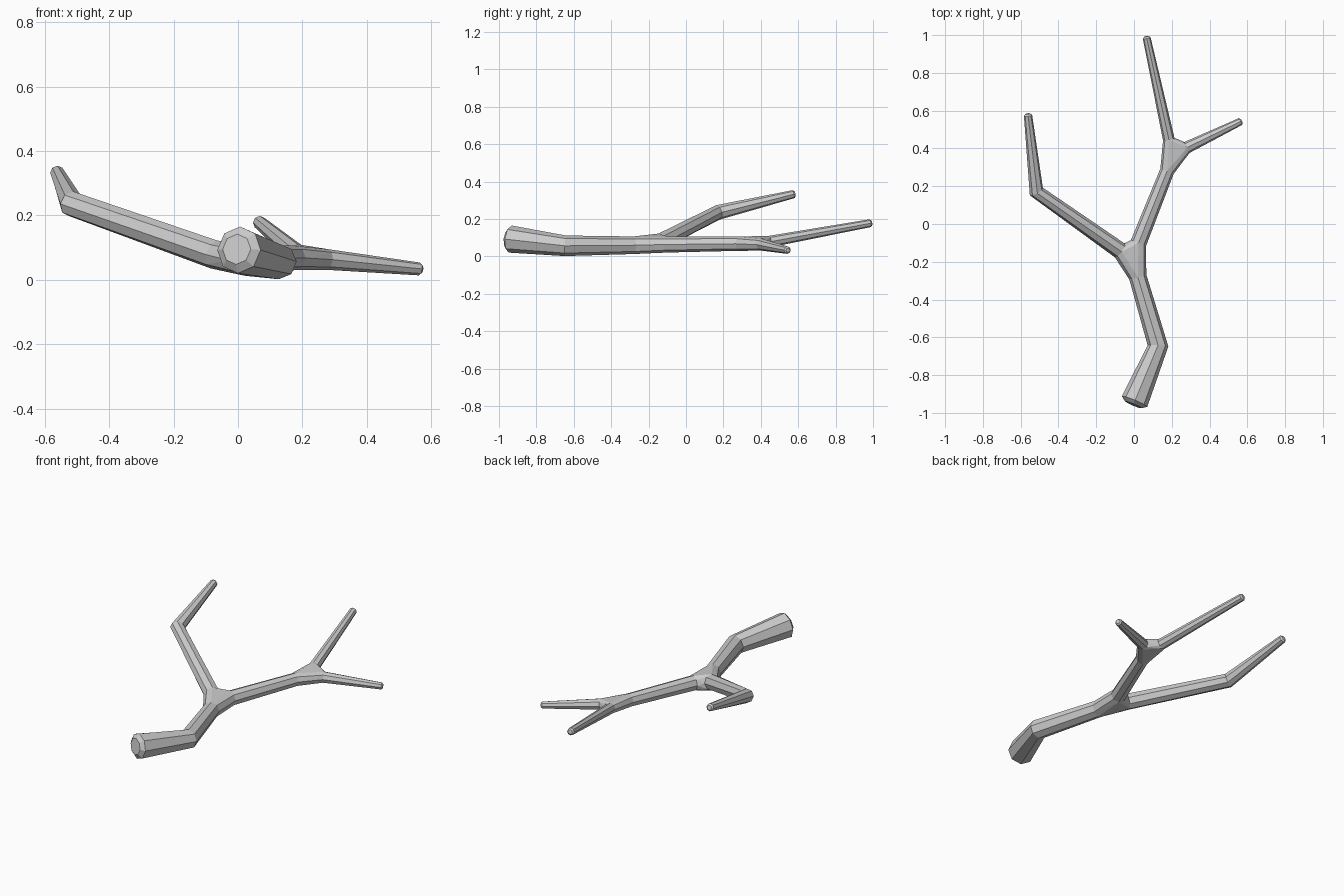
import bpy, bmesh
from math import cos, sin, pi
from mathutils import Vector

if "Cube" in bpy.data.objects:
    bpy.data.objects.remove(bpy.data.objects["Cube"])

SIDES = 8
bm = bmesh.new()


def ring(centre, direction, radius):
    d = Vector(direction).normalized()
    side = d.cross(Vector((0, 0, 1))).normalized()
    up = side.cross(d)
    return [bm.verts.new(Vector(centre) + radius * (cos(2 * pi * i / SIDES) * side
                                                     + sin(2 * pi * i / SIDES) * up))
            for i in range(SIDES)]


def limb(points, cap_start=False, cap_end=False):
    """Sweep an eight-sided tube through (x, y, z, radius); returns its two end rings."""
    pts = [Vector(p[:3]) for p in points]
    radii = [p[3] for p in points]
    n = len(pts)
    dirs = [(pts[i + 1] - pts[i]).normalized() for i in range(n - 1)]
    tangents = [dirs[0]] + [dirs[i - 1] + dirs[i] for i in range(1, n - 1)] + [dirs[-1]]
    rings = [ring(p, t, r) for p, t, r in zip(pts, tangents, radii)]
    # chamfered tips
    if cap_start:
        rings.insert(0, ring(pts[0] - dirs[0] * radii[0] * 0.25, dirs[0], radii[0] * 0.65))
        bm.faces.new(rings[0])
    if cap_end:
        rings.append(ring(pts[-1] + dirs[-1] * radii[-1] * 0.4, dirs[-1], radii[-1] * 0.6))
        bm.faces.new(rings[-1])
    for a, b in zip(rings, rings[1:]):
        for i in range(SIDES):
            j = (i + 1) % SIDES
            bm.faces.new((a[i], a[j], b[j], b[i]))
    return rings[0], rings[-1]


def fork(*rings):
    """Webbed joint: hull around the three meeting rings, left open at each ring."""
    hull = bmesh.new()
    source = {hull.verts.new(v.co): (v, k) for k, r in enumerate(rings) for v in r}
    bmesh.ops.convex_hull(hull, input=list(source), use_existing_faces=False)
    for f in hull.faces:
        owners = [source[v] for v in f.verts]
        if len({k for _, k in owners}) > 1:
            bm.faces.new([v for v, _ in owners])
    hull.free()


# Thick butt end up to the first fork
_, trunk_top = limb([(0.003, -0.94, 0.093, 0.073), (0.127, -0.645, 0.057, 0.055),
                     (0.02, -0.28, 0.06, 0.047)], cap_start=True)
# Main stem between forks
stem_low, stem_top = limb([(0.024, -0.10, 0.064, 0.043), (0.175, 0.28, 0.068, 0.038)])
# Bent left branch
left_low, _ = limb([(-0.075, -0.14, 0.079, 0.045), (-0.517, 0.172, 0.236, 0.04),
                    (-0.561, 0.575, 0.333, 0.022)], cap_end=True)
# Two end twigs
twig_a, _ = limb([(0.184, 0.45, 0.08, 0.031), (0.067, 0.985, 0.178, 0.021)], cap_end=True)
twig_b, _ = limb([(0.28, 0.405, 0.063, 0.032), (0.563, 0.542, 0.034, 0.02)], cap_end=True)

fork(trunk_top, stem_low, left_low)
fork(stem_top, twig_a, twig_b)

bmesh.ops.recalc_face_normals(bm, faces=bm.faces)
mesh = bpy.data.meshes.new("forked_branch")
bm.to_mesh(mesh)
bm.free()
branch = bpy.data.objects.new("forked_branch", mesh)
bpy.context.collection.objects.link(branch)
